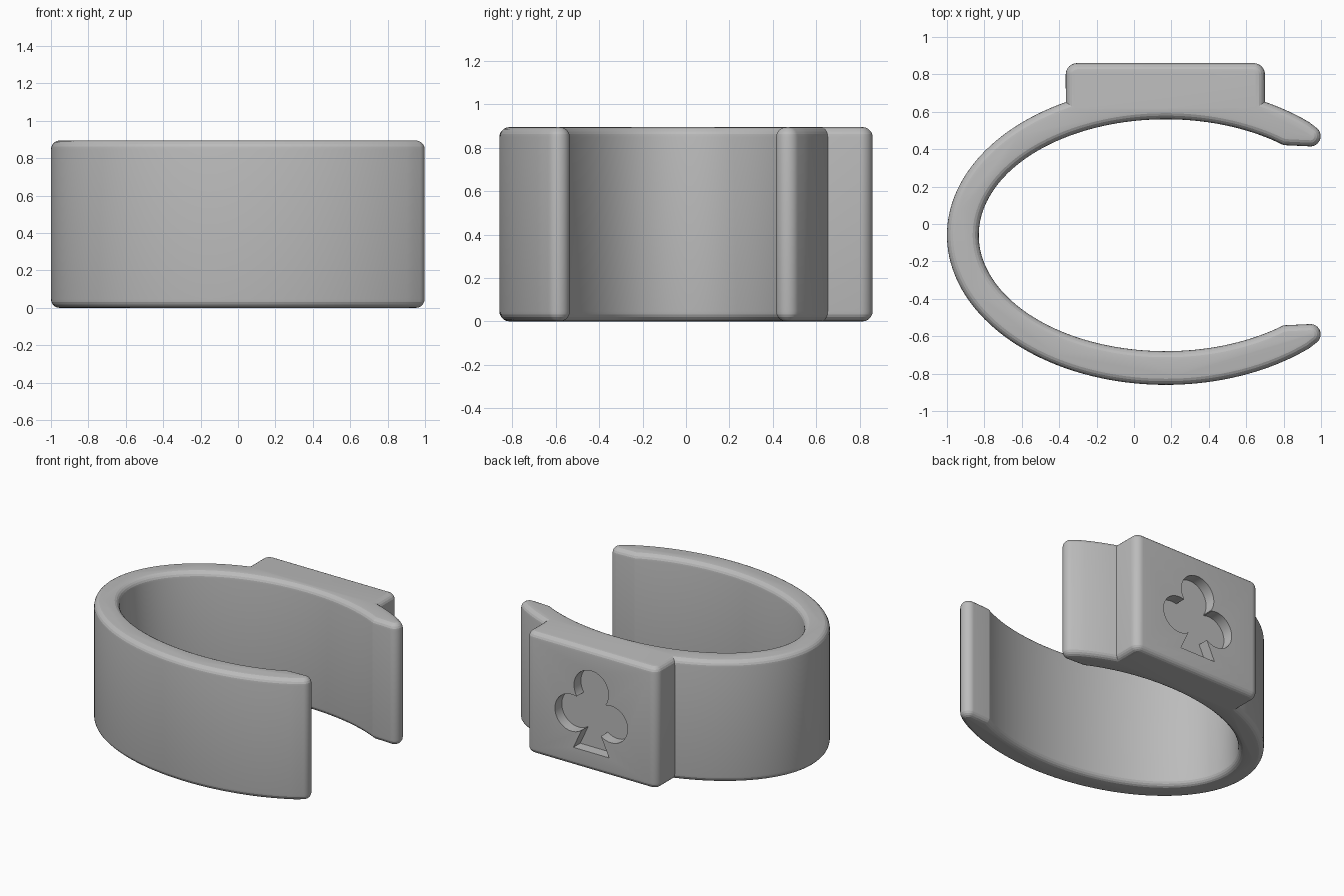
import bpy, bmesh, math
from mathutils import Vector

if "Cube" in bpy.data.objects:
    bpy.data.objects.remove(bpy.data.objects["Cube"])

H = 0.895             # band height
R = 0.047             # rim rounding radius
CX, CY = 0.17, -0.06  # centre of the oval
PLATE_X, PLATE_Y, DEPTH = 0.168, 0.86, 0.08


def arc(cx, cy, rx, ry, a0, a1, n):
    """Points on an ellipse from angle a0 to a1 in degrees."""
    out = []
    for i in range(n + 1):
        t = math.radians(a0 + (a1 - a0) * i / n)
        out.append(Vector((cx + rx * math.cos(t), cy + ry * math.sin(t))))
    return out


def inset(pts, d):
    """Move a counter-clockwise outline inward by d with mitred corners."""
    out = []
    for i, p in enumerate(pts):
        e0 = (p - pts[i - 1]).normalized()
        e1 = (pts[(i + 1) % len(pts)] - p).normalized()
        n0, n1 = Vector((-e0.y, e0.x)), Vector((-e1.y, e1.x))
        out.append(p + (n0 + n1) * d / (1 + n0.dot(n1)))
    return out


def bridge(bm, a, b):
    """Quads between two closed rows of vertices."""
    for i in range(len(a)):
        j = (i + 1) % len(a)
        bm.faces.new((a[i], a[j], b[j], b[i]))


# Plan outline: upper tip, outer oval with raised plate, lower tip, inner oval
outline = (
    arc(0.943, 0.47, 0.055, 0.055, -90, 58, 16)
    + arc(CX, CY, 1.17, 0.80, 49, 63.06, 6)
    + arc(0.64, 0.80, 0.06, 0.06, 0, 90, 8)
    + arc(-0.305, 0.80, 0.06, 0.06, 90, 180, 8)
    + arc(CX, CY, 1.17, 0.80, 117.2, 311, 90)
    + arc(0.943, -0.59, 0.055, 0.055, -58, 90, 16)
    + arc(CX, CY, 1.0, 0.62, 309, 51, 110)
)

# Band with rounded top and bottom rims: (inset, height) for each ring
SEG = 5
lower = []
for i in range(SEG + 1):
    a = math.radians(90 * i / SEG)
    lower.append((R * (1 - math.cos(math.pi / 2 - a)),
                  R * (1 - math.sin(math.pi / 2 - a))))
lower.reverse()
lower = sorted(lower, key=lambda s: s[1])
layers = lower + [(d, H - z) for d, z in reversed(lower)]

bm = bmesh.new()
rows = [[bm.verts.new((p.x, p.y, z)) for p in inset(outline, d)]
        for d, z in layers]
for a, b in zip(rows, rows[1:]):
    bridge(bm, a, b)
bm.faces.new(rows[0][::-1])
bm.faces.new(rows[-1])

# Clover outline: right half from stem foot to crown, then mirrored
TOP, TR = Vector((0, 0.60)), 0.14
SIDE, SR = Vector((0.16, 0.39)), 0.135


def in_stem(p):
    return p.y < 0.36 and p.x < 0.04 + (0.36 - p.y) * 0.48


half = [Vector((0.145, 0.14))]
half += [p for p in arc(SIDE.x, SIDE.y, SR, SR, -150, 130, 60)
         if (p - TOP).length > TR and not in_stem(p)]
half += [p for p in arc(TOP.x, TOP.y, TR, TR, -60, 90, 40)
         if (p - SIDE).length > SR]
clover = half + [Vector((-p.x, p.y)) for p in reversed(half[:-1])]
rim = [bm.verts.new((PLATE_X + p.x, PLATE_Y, p.y)) for p in clover]
floor = [bm.verts.new((PLATE_X + p.x, PLATE_Y - DEPTH, p.y)) for p in clover]

# Replace the plate face by two faces that surround the clover
plate = max((f for f in bm.faces
             if all(abs(v.co.y - PLATE_Y) < 1e-4 for v in f.verts)),
            key=lambda f: f.calc_area())
corners = sorted(plate.verts, key=lambda v: v.co.x)
bl, tl = sorted(corners[:2], key=lambda v: v.co.z)
br, tr = sorted(corners[2:], key=lambda v: v.co.z)
bm.faces.remove(plate)
crown = len(half) - 1
bm.faces.new([tl] + rim[crown:] + [bl])
bm.faces.new([tl, tr, br, bl, rim[-1]] + rim[:crown + 1])

# Recess walls and floor
bridge(bm, rim, floor)
bm.faces.new(floor)
bmesh.ops.recalc_face_normals(bm, faces=bm.faces)

mesh = bpy.data.meshes.new("cuff_band")
bm.to_mesh(mesh)
bm.free()
band = bpy.data.objects.new("cuff_band", mesh)
bpy.context.scene.collection.objects.link(band)

# Single grey finish
mat = bpy.data.materials.new("plain_grey")
mat.diffuse_color = (0.5, 0.5, 0.5, 1)
mat.use_nodes = True
mat.node_tree.nodes["Principled BSDF"].inputs["Base Color"].default_value = mat.diffuse_color
mesh.materials.append(mat)

# Smooth curves, sharp edges
bpy.context.view_layer.objects.active = band
band.select_set(True)
bpy.ops.object.shade_smooth_by_angle(angle=math.radians(15))
